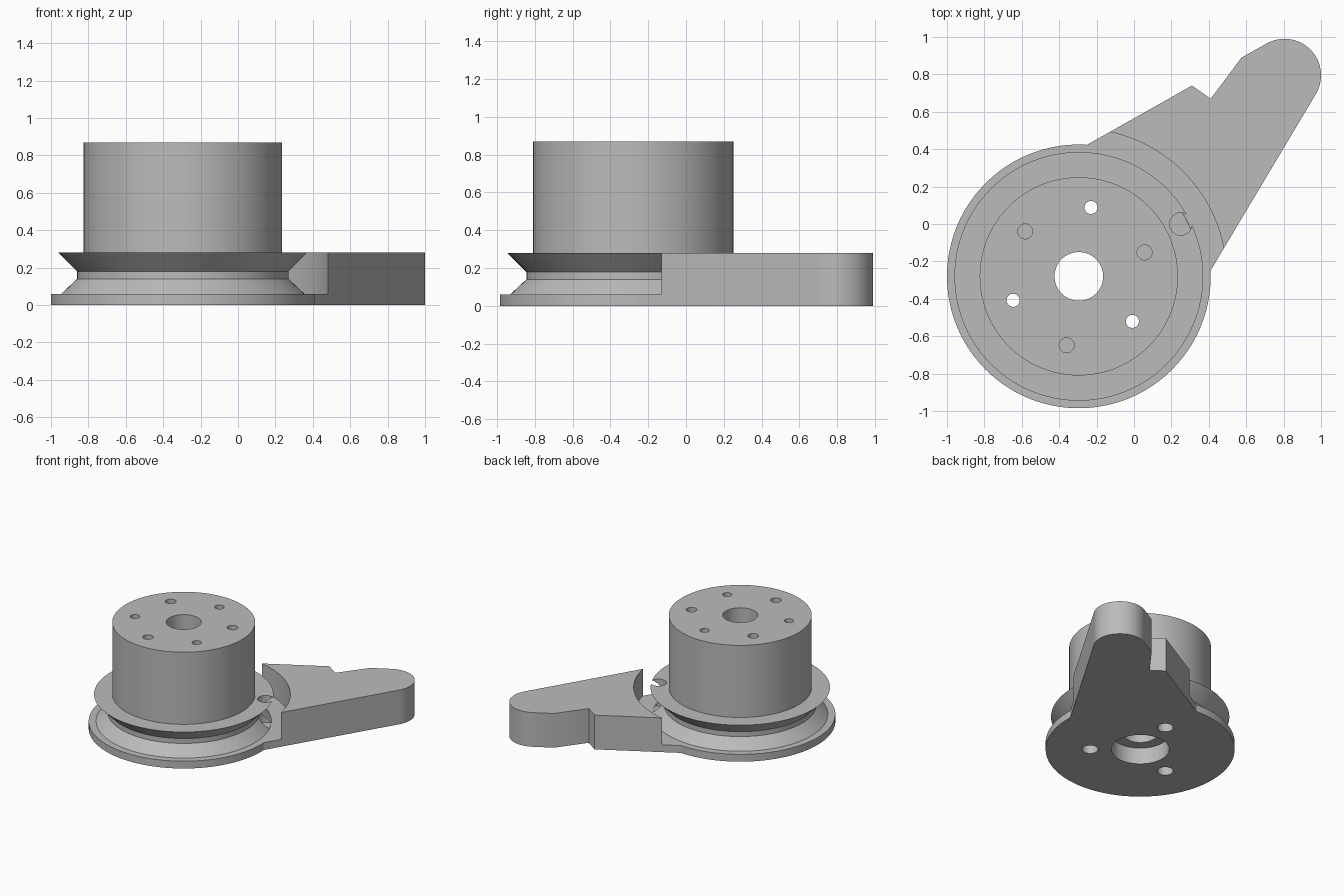
import bpy, bmesh
from math import cos, sin, pi, radians

if "Cube" in bpy.data.objects:
    bpy.data.objects.remove(bpy.data.objects["Cube"])

CX, CY = -0.295, -0.28      # pulley axis
TOP, RIM, PLATE = 0.87, 0.28, 0.06

grey = bpy.data.materials.new("plain grey")
grey.use_nodes = True
grey.diffuse_color = (0.5, 0.5, 0.5, 1)
grey.node_tree.nodes["Principled BSDF"].inputs["Base Color"].default_value = (0.5, 0.5, 0.5, 1)


def make_object(name, bm):
    bmesh.ops.recalc_face_normals(bm, faces=bm.faces)
    mesh = bpy.data.meshes.new(name)
    bm.to_mesh(mesh)
    bm.free()
    mesh.materials.append(grey)
    obj = bpy.data.objects.new(name, mesh)
    bpy.context.collection.objects.link(obj)
    return obj


def lathe(name, profile, x, y, segs=96):
    """Closed solid of revolution from (radius, z) pairs, capped at both ends."""
    bm = bmesh.new()
    rings = [[bm.verts.new((x + r * cos(2 * pi * i / segs), y + r * sin(2 * pi * i / segs), z))
              for i in range(segs)] for r, z in profile]
    for low, high in zip(rings, rings[1:]):
        for i in range(segs):
            j = (i + 1) % segs
            bm.faces.new((low[i], low[j], high[j], high[i]))
    bm.faces.new(rings[0])
    bm.faces.new(rings[-1])
    return make_object(name, bm)


def extrude(name, outline, height):
    bm = bmesh.new()
    face = bm.faces.new([bm.verts.new((x, y, 0)) for x, y in outline])
    new = bmesh.ops.extrude_face_region(bm, geom=[face])["geom"]
    bmesh.ops.translate(bm, vec=(0, 0, height),
                        verts=[g for g in new if isinstance(g, bmesh.types.BMVert)])
    return make_object(name, bm)


def cut(obj, cutter):
    """Subtract the cutter, apply, and remove the cutter."""
    cutter.hide_render = True
    mod = obj.modifiers.new("cut", 'BOOLEAN')
    mod.operation, mod.solver, mod.object = 'DIFFERENCE', 'EXACT', cutter
    bpy.context.view_layer.objects.active = obj
    bpy.ops.object.modifier_apply(modifier=mod.name)
    bpy.data.objects.remove(cutter)


def smooth(obj):
    bpy.ops.object.select_all(action='DESELECT')
    obj.select_set(True)
    bpy.context.view_layer.objects.active = obj
    bpy.ops.object.shade_smooth_by_angle(angle=radians(25))


# Base plate, V groove, rim and drum turned as one body
pulley = lathe("grooved_pulley", [(0.705, 0), (0.705, PLATE), (0.65, PLATE), (0.565, 0.14),
                                  (0.565, 0.18), (0.665, RIM), (0.53, RIM), (0.53, TOP)], CX, CY)

# Centre bore with a wider recess underneath
cut(pulley, lathe("bore", [(0.216, -0.1), (0.216, 0.135), (0.13, 0.135), (0.13, 1)], CX, CY, 64))

# Ring of bolt holes: counterbored through holes alternate with blind ones
for k in range(6):
    a = radians(20 + 60 * k)
    x, y = CX + 0.374 * cos(a), CY + 0.374 * sin(a)
    if k % 2:
        profile = [(0.06, -0.1), (0.06, 0.28), (0.035, 0.28), (0.035, 1)]
    else:
        profile = [(0.04, 0.57), (0.04, 1)]
    cut(pulley, lathe("bolt_hole", profile, x, y, 32))

# Cable hole through the groove lips
cut(pulley, lathe("cable_hole", [(0.06, PLATE + 0.001), (0.06, 0.4)], 0.25, 0.0, 32))
smooth(pulley)

# Lever arm with a notch and a rounded tip
tip = [(0.805 + 0.195 * cos(radians(a)), 0.795 + 0.195 * sin(radians(a)))
       for a in range(120, -32, -5)]
arm = extrude("lever_arm", [(0, 0), (-0.27, 0.413), (0.31, 0.74), (0.41, 0.67), (0.575, 0.89)]
              + tip + [(0.40, -0.265)], RIM)

# Clear the arm around the plate and, above it, around the rim
cut(arm, lathe("clearance", [(0.7, -0.1), (0.7, PLATE), (0.79, PLATE), (0.79, 0.5)], CX, CY, 128))
smooth(arm)
